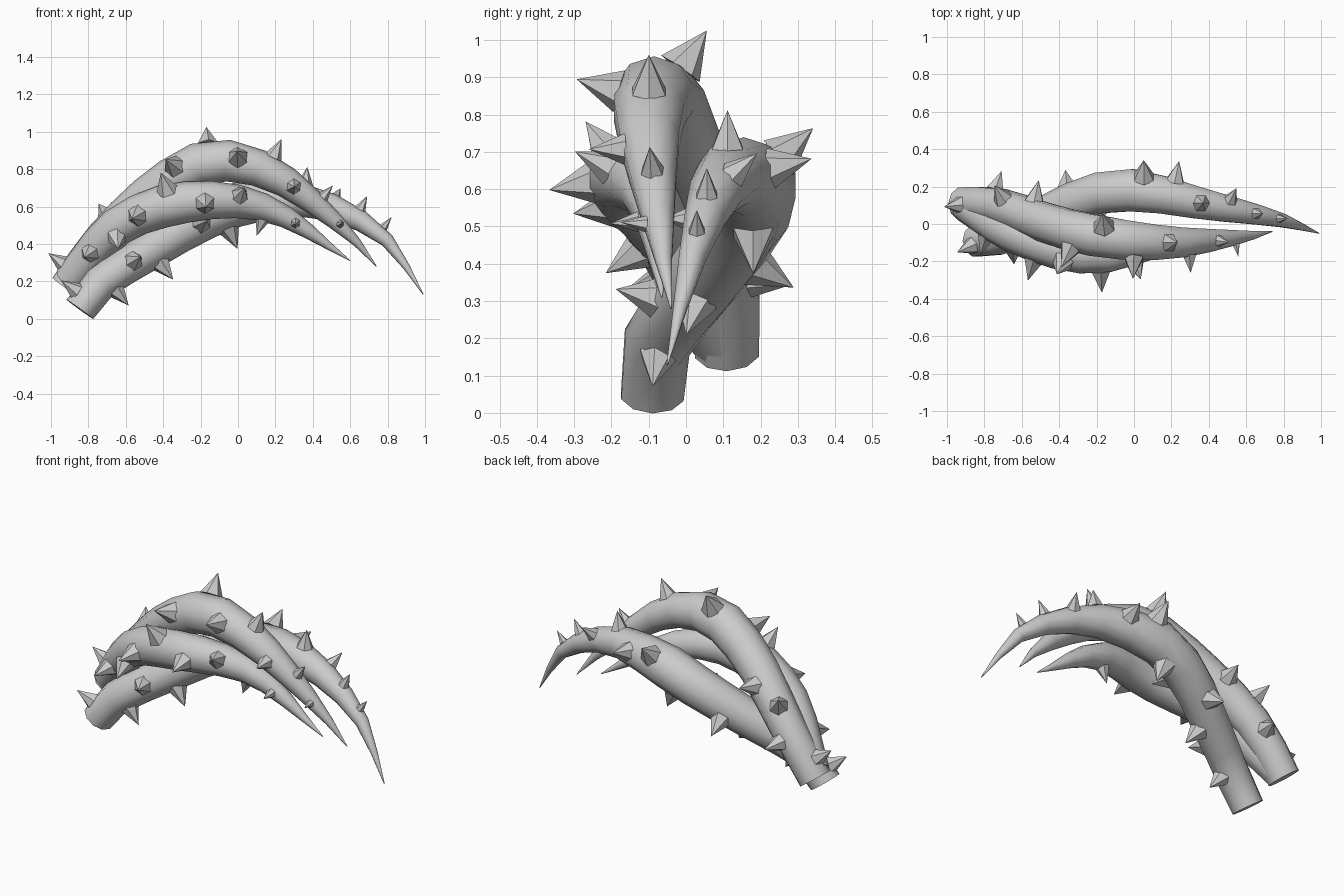
import bpy, bmesh, math
from mathutils import Vector, Matrix

if "Cube" in bpy.data.objects:
    bpy.data.objects.remove(bpy.data.objects["Cube"])

SIDES, RINGS = 10, 13


class Vine:
    """A bent tapering tube; s runs 0 (cut base) to 1 (tip) along its length."""

    def __init__(self, points, base_r, max_r, max_s, power):
        self.taper = (base_r, max_r, max_s, power)
        p = [Vector(q) for q in points]
        p = [2 * p[0] - p[1]] + p + [2 * p[-1] - p[-2]]
        self.line = []
        for a, b, c, d in zip(p, p[1:], p[2:], p[3:]):
            for k in range(20):
                t = k / 20
                self.line.append(b + (c - a) * t / 2 + (a * 2 - b * 5 + c * 4 - d) * t ** 2 / 2
                                 + (b * 3 - a - c * 3 + d) * t ** 3 / 2)
        self.line.append(p[-2])
        self.run = [0.0]
        for a, b in zip(self.line, self.line[1:]):
            self.run.append(self.run[-1] + (b - a).length)

    def centre(self, s):
        want = s * self.run[-1]
        i = max(k for k in range(len(self.line) - 1) if self.run[k] <= want)
        t = (want - self.run[i]) / (self.run[i + 1] - self.run[i])
        return self.line[i].lerp(self.line[i + 1], t)

    def radius(self, s):
        base_r, max_r, max_s, power = self.taper
        if s < max_s:
            return base_r + (max_r - base_r) * s / max_s
        return max(max_r * (1 - ((s - max_s) / (1 - max_s)) ** power), .002)

    def outward(self, s, angle):
        """Angle 0 points up, 90 degrees to the front, 180 down."""
        d = (self.centre(min(s + .02, 1)) - self.centre(max(s - .02, 0))).normalized()
        front = Vector((0, -1, 0))
        front = (front - d * front.dot(d)).normalized()
        up = front.cross(d)
        if up.z < 0:
            up = -up
        return front * math.sin(angle) + up * math.cos(angle)


def finish(bm, name):
    bmesh.ops.recalc_face_normals(bm, faces=bm.faces)
    me = bpy.data.meshes.new(name)
    bm.to_mesh(me)
    bm.free()
    ob = bpy.data.objects.new(name, me)
    bpy.context.collection.objects.link(ob)
    return ob


def make_tube(name, vine):
    bm = bmesh.new()
    rings = []
    for i in range(RINGS + 1):
        s = i / RINGS
        rings.append([bm.verts.new(vine.centre(s) + vine.radius(s) * vine.outward(s, math.tau * k / SIDES))
                      for k in range(SIDES)])
    for r0, r1 in zip(rings, rings[1:]):
        for k in range(SIDES):
            n = (k + 1) % SIDES
            bm.faces.new((r0[k], r0[n], r1[n], r1[k]))
    bm.faces.new(rings[0])
    bm.faces.new(rings[-1])
    ob = finish(bm, name)
    bpy.ops.object.select_all(action='DESELECT')
    ob.select_set(True)
    bpy.context.view_layer.objects.active = ob
    bpy.ops.object.shade_smooth_by_angle(angle=math.radians(50))


def make_thorns(name, vine, first, last, angles):
    """Evenly spaced flat-sided cones, scaled with the vine."""
    bm = bmesh.new()
    for i, deg in enumerate(angles):
        s = first + (last - first) * i / (len(angles) - 1)
        out, r = vine.outward(s, math.radians(deg)), vine.radius(s)
        h = .08 * r / .11 + .04
        m = (Matrix.Translation(vine.centre(s) + out * (.85 * r + h / 2))
             @ out.to_track_quat('Z', 'Y').to_matrix().to_4x4())
        bmesh.ops.create_cone(bm, cap_ends=True, segments=6, radius1=.54 * r, radius2=0,
                              depth=h, matrix=m)
    finish(bm, name)


# Upper vine: starts at the back, arches over the others
upper = Vine([(-.92, .11, .165), (-.72, .095, .43), (-.42, -.01, .705), (-.13, -.075, .845),
              (.2, -.1, .765), (.56, -.07, .485), (.74, -.04, .28)], .09, .117, .48, 1.4)
make_tube("upper_vine", upper)
make_thorns("upper_thorns", upper, .045, .86, (5, 250, -42, 270, 112, 62, -35, 75, 0, 88, 5, 80))

# Front vine: shares the upper vine's root, swings to the front
front = Vine([(-.9, .1, .2), (-.62, -.06, .51), (-.22, -.165, .63), (.18, -.095, .58),
              (.6, -.065, .31)], .09, .114, .4, 1.5)
make_tube("front_vine", front)
make_thorns("front_thorns", front, .13, .8, (85, 118, 92, 35, 100, 65, 180, 92))

# Rear vine: starts at the front, passes under and behind the others
rear = Vine([(-.845, -.09, .05), (-.73, -.075, .195), (-.5, .035, .345), (-.22, .155, .515),
             (.02, .178, .615), (.4, .1, .625), (.77, .025, .445), (.99, -.05, .13)],
            .088, .12, .45, 1.15)
make_tube("rear_vine", rear)
make_thorns("rear_thorns", rear, .03, .82, (20, 172, 90, 165, 248, 95, 180, -50, 282, 0, -45, 0, 0))
